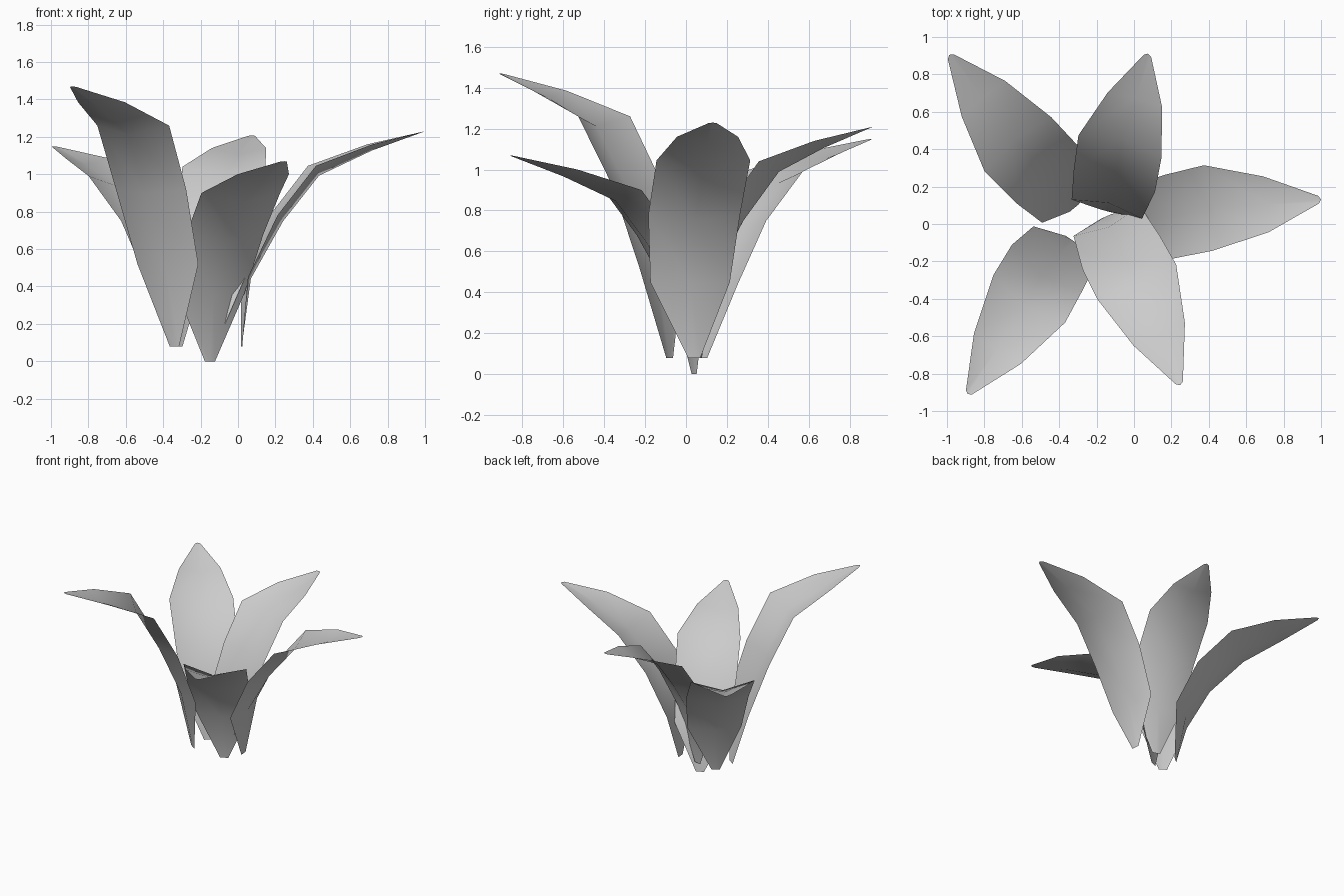
import bpy
from mathutils import Vector

if "Cube" in bpy.data.objects:
    bpy.data.objects.remove(bpy.data.objects["Cube"])

# Shared leaf shape: half width and depth of the centre crease at each station
HALF_WIDTH = [0.03, 0.195, 0.225, 0.23, 0.15, 0.02]
CREASE = [0.0, 0.035, 0.06, 0.065, 0.035, 0.0]
UP = Vector((0, 0, 1))


def leaf(name, spine):
    """Sweep a shallow V-shaped cross-section along an arching spine."""
    pts = [Vector(p) for p in spine]
    out = pts[-1] - pts[0]
    out.z = 0
    across = UP.cross(out.normalized())
    verts, faces = [], []
    last = len(pts) - 1
    for i, p in enumerate(pts):
        tangent = (pts[min(i + 1, last)] - pts[max(i - 1, 0)]).normalized()
        outward = across.cross(tangent)
        middle = p + outward * CREASE[i]
        # slightly pointed ends
        if i == last:
            middle += tangent * 0.012
        w = across * HALF_WIDTH[i]
        verts += [p + w, middle, p - w]
    for i in range(last):
        for j in range(2):
            a = i * 3 + j
            faces.append((a, a + 1, a + 4, a + 3))
    mesh = bpy.data.meshes.new(name)
    mesh.from_pydata(verts, [], faces)
    mesh.shade_smooth()
    obj = bpy.data.objects.new(name, mesh)
    bpy.context.collection.objects.link(obj)
    return obj


# Five leaves, each arching outward from the base
leaf("right_leaf", [(.02, .04, .08), (.035, .02, .45), (.19, .04, .78),
                    (.395, .085, 1.045), (.705, .105, 1.16), (.988, .13, 1.227)])
leaf("back_left_leaf", [(-.32, .085, .08), (-.34, .13, .44), (-.45, .25, .75),
                        (-.62, .425, .99), (-.805, .67, 1.085), (-.98, .895, 1.147)])
leaf("front_left_leaf", [(-.34, -.08, .08), (-.375, -.12, .52), (-.465, -.235, .92),
                         (-.56, -.40, 1.26), (-.73, -.665, 1.385), (-.882, -.9, 1.467)])
leaf("front_leaf", [(-.15, .04, 0), (-.145, .015, .36), (-.07, -.15, .68),
                    (.015, -.31, .90), (.135, -.59, 1.0), (.243, -.85, 1.067)])
leaf("back_leaf", [(-.15, .07, .08), (-.145, .08, .46), (-.105, .23, .78),
                   (-.075, .415, 1.04), (.005, .665, 1.14), (.072, .9, 1.205)])
